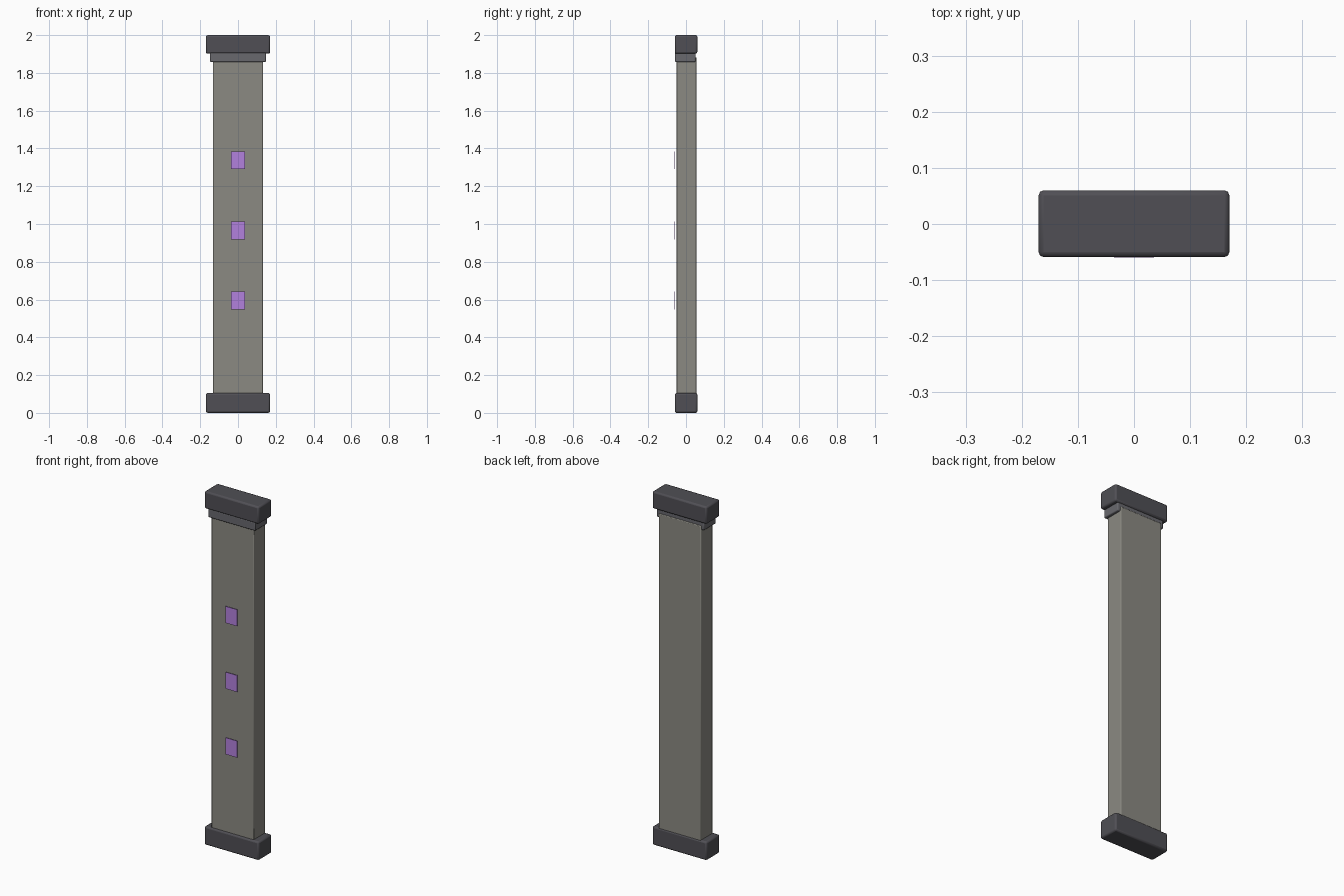
import bpy

if "Cube" in bpy.data.objects:
    bpy.data.objects.remove(bpy.data.objects["Cube"])


def material(name, rgb):
    m = bpy.data.materials.new(name)
    m.diffuse_color = (*rgb, 1)
    m.use_nodes = True
    m.node_tree.nodes["Principled BSDF"].inputs["Base Color"].default_value = m.diffuse_color
    return m


def box(name, x, y, z, mat, bevel=0.0, segments=2):
    """Box from (min, max) ranges on each axis, with optional rounded edges."""
    ranges = (x, y, z)
    bpy.ops.mesh.primitive_cube_add(size=1, location=[(a + b) / 2 for a, b in ranges])
    ob = bpy.context.object
    ob.name = name
    ob.scale = [b - a for a, b in ranges]
    bpy.ops.object.transform_apply(location=False, rotation=False, scale=True)
    ob.data.materials.append(mat)
    if bevel:
        bpy.ops.object.shade_smooth_by_angle()
        mod = ob.modifiers.new("Bevel", 'BEVEL')
        mod.width = bevel
        mod.segments = segments
    return ob


dark = material("dark_trim", (0.08, 0.078, 0.09))
mid = material("collar_grey", (0.14, 0.14, 0.155))
stone = material("shaft_grey", (0.26, 0.255, 0.225))
purple = material("light_purple", (0.45, 0.22, 0.73))

# End blocks
box("base_block", (-0.17, 0.17), (-0.059, 0.06), (0, 0.105), dark, 0.009)
box("cap_block", (-0.17, 0.17), (-0.059, 0.06), (1.902, 2.0), dark, 0.009)

# Collar under the cap; the shaft stands slightly proud of it at the back
box("collar", (-0.148, 0.148), (-0.058, 0.051), (1.858, 1.907), mid, 0.005)

# Tall flat shaft
box("shaft", (-0.132, 0.132), (-0.049, 0.056), (0.095, 1.882), stone, 0.004)

# Three thin glowing panels floating just off the front
for i, zc in enumerate((0.595, 0.966, 1.338)):
    box(f"light_panel_{i + 1}", (-0.036, 0.036), (-0.06, -0.057),
        (zc - 0.047, zc + 0.047), purple)
